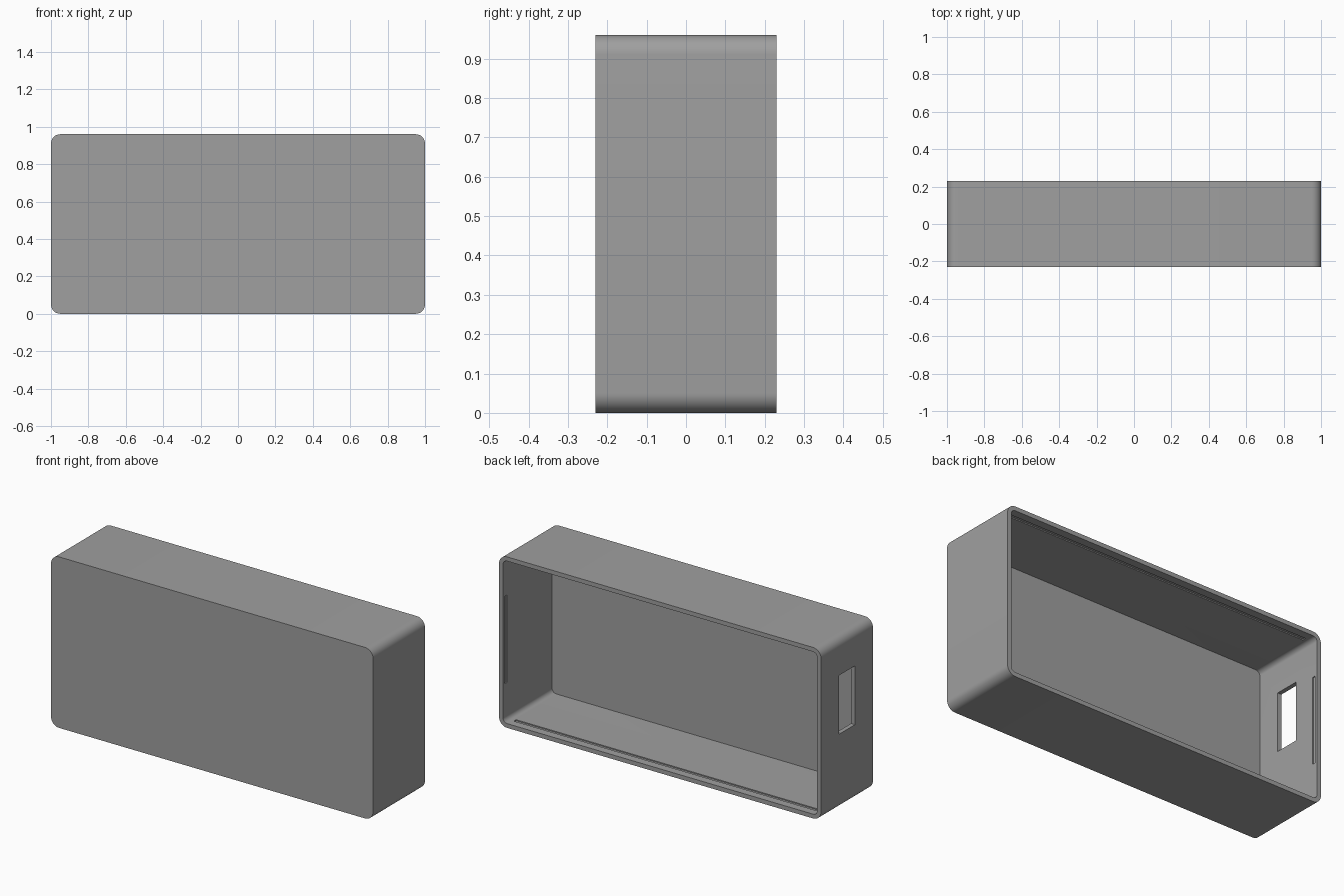
import bpy, bmesh, math

if "Cube" in bpy.data.objects:
    bpy.data.objects.remove(bpy.data.objects["Cube"])

W, D, H, R, T = 2.0, 0.46, 0.96, 0.05, 0.024   # width, depth, height, corner radius, wall

grey = bpy.data.materials.new("plain_grey")
grey.diffuse_color = (0.35, 0.35, 0.35, 1)
grey.use_nodes = True
grey.node_tree.nodes["Principled BSDF"].inputs["Base Color"].default_value = grey.diffuse_color


def rounded_outline(inset):
    """Rounded rectangle in x and z, shrunk by inset."""
    r = R - inset
    pts = []
    for k, (sx, sz) in enumerate([(1, 1), (-1, 1), (-1, -1), (1, -1)]):
        for i in range(11):
            a = math.radians(90 * k + 9 * i)
            pts.append((sx * (W / 2 - R) + r * math.cos(a),
                        H / 2 + sz * (H / 2 - R) + r * math.sin(a)))
    return pts


# Open case: outer front, outer rim, inner rim and inner floor loops
bm = bmesh.new()
loops = []
for inset, y in [(0, -D / 2), (0, D / 2), (T, D / 2), (T, -D / 2 + T)]:
    loops.append([bm.verts.new((x, y, z)) for x, z in rounded_outline(inset)])
n = len(loops[0])
for a, b in zip(loops, loops[1:]):
    for i in range(n):
        j = (i + 1) % n
        bm.faces.new((a[i], a[j], b[j], b[i]))
bm.faces.new(loops[0])
bm.faces.new(loops[-1])
bmesh.ops.recalc_face_normals(bm, faces=bm.faces)
mesh = bpy.data.meshes.new("case")
bm.to_mesh(mesh)
bm.free()
mesh.materials.append(grey)
case = bpy.data.objects.new("case", mesh)
bpy.context.collection.objects.link(case)


def cut(name, size, centre):
    """Cut a box-shaped opening out of the case."""
    bpy.ops.mesh.primitive_cube_add(size=1, location=centre)
    cutter = bpy.context.object
    cutter.name = name
    cutter.scale = size
    cutter.hide_render = True
    cutter.hide_set(True)
    cutter.data.materials.append(grey)
    mod = case.modifiers.new(name, "BOOLEAN")
    mod.operation = "DIFFERENCE"
    mod.solver = "EXACT"
    mod.object = cutter


# Socket opening in the left wall
cut("socket_cutter", (0.2, 0.14, 0.33), (-W / 2, 0, 0.59))

# Shallow snap grooves inside the rim
for s in (-1, 1):
    cut("long_groove_cutter", (1.88, 0.02, 0.012), (0, 0.175, H / 2 + s * (H / 2 - T)))
    cut("side_groove_cutter", (0.012, 0.02, 0.49), (s * (W / 2 - T), 0.205, H / 2))

# Apply the cuts, then drop the helpers
bpy.ops.object.select_all(action="DESELECT")
bpy.context.view_layer.objects.active = case
case.select_set(True)
for mod in list(case.modifiers):
    bpy.ops.object.modifier_apply(modifier=mod.name)
for ob in list(bpy.data.objects):
    if ob != case:
        bpy.data.objects.remove(ob)

# Smooth corners, sharp rims
case.select_set(True)
bpy.ops.object.shade_smooth_by_angle(angle=math.radians(30))
